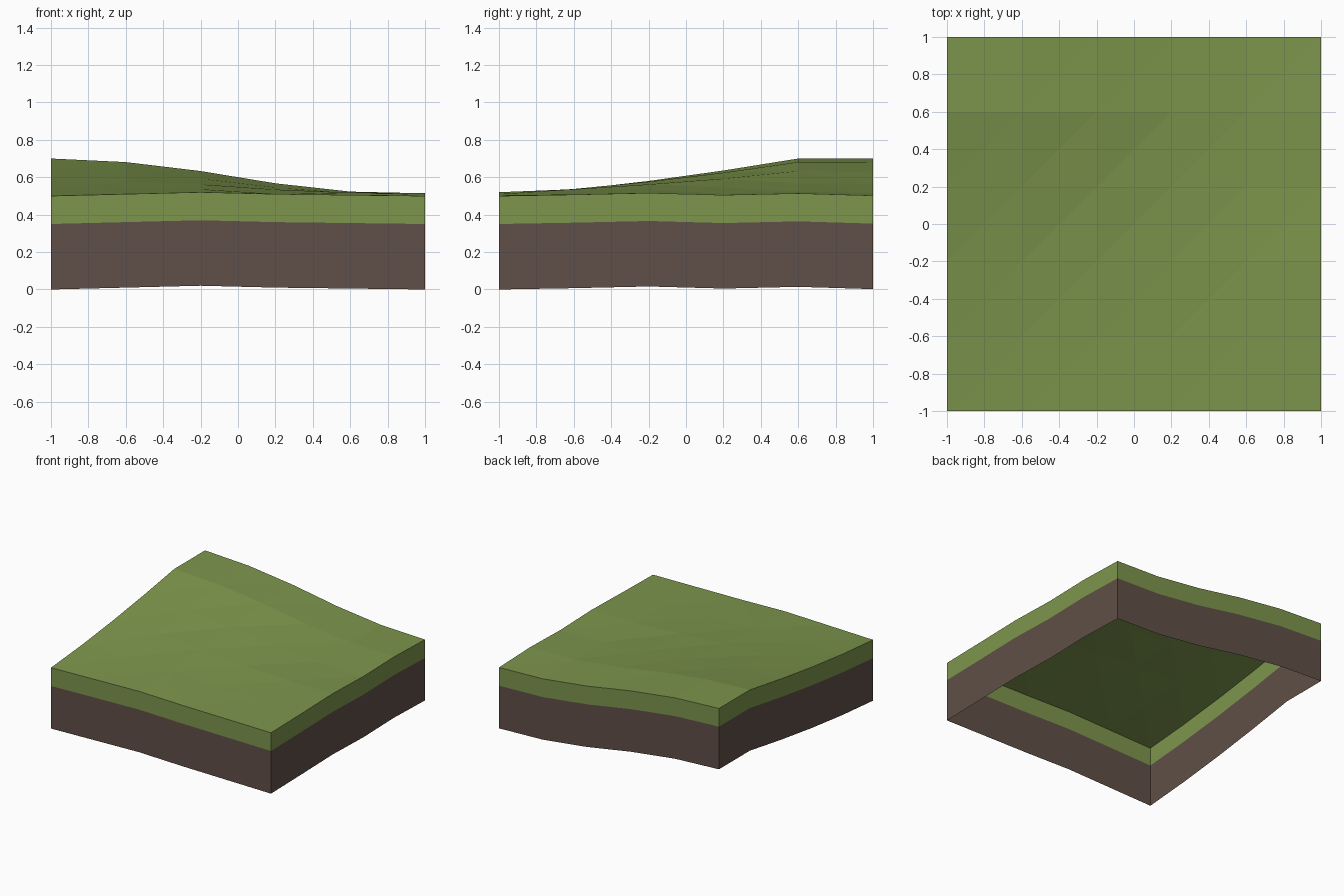
import bpy
import bmesh

cube = bpy.data.objects.get("Cube")
if cube:
    bpy.data.objects.remove(cube)

N = 5  # cells per side
# Hill falloff across x and rise along y, plus small edge undulations
FALL = [1.0, 0.9, 0.65, 0.31, 0.07, 0.0]
RISE = [0.0, 0.17, 0.4, 0.68, 1.0, 1.0]
FRONT = [0.0, 0.01, 0.02, 0.01, 0.005, 0.0]
RIGHT = [0.0, 0.007, 0.016, 0.005, 0.014, 0.002]


def height(i, j):
    u, v = i / N, j / N
    return (0.5 + 0.2 * FALL[i] * RISE[j]
            + FRONT[i] * (1 - v) ** 2 + RIGHT[j] * u ** 2)


def point(i, j, drop=0.0):
    return (2 * i / N - 1, 2 * j / N - 1, height(i, j) - drop)


def material(name, colour):
    mat = bpy.data.materials.new(name)
    mat.use_nodes = True
    mat.diffuse_color = (*colour, 1)
    mat.node_tree.nodes["Principled BSDF"].inputs["Base Color"].default_value = (*colour, 1)
    return mat


def make_object(name, bm, mat):
    mesh = bpy.data.meshes.new(name)
    bm.to_mesh(mesh)
    bm.free()
    mesh.materials.append(mat)
    obj = bpy.data.objects.new(name, mesh)
    bpy.context.collection.objects.link(obj)
    return obj


grass = material("grass green", (0.205, 0.302, 0.073))
soil = material("soil brown", (0.116, 0.078, 0.063))

# Rolling grass surface, triangulated along the diagonals
bm = bmesh.new()
grid = [[bm.verts.new(point(i, j)) for j in range(N + 1)] for i in range(N + 1)]
for i in range(N):
    for j in range(N):
        a, b, c, d = grid[i][j], grid[i + 1][j], grid[i + 1][j + 1], grid[i][j + 1]
        if (i, j) == (2, 0):
            tris = [(a, b, d), (b, c, d)]
        else:
            tris = [(a, b, c), (a, c, d)]
        for tri in tris:
            bm.faces.new(tri)
make_object("grass_surface", bm, grass)

# Border walked counter-clockwise from the front left corner of the grid
border = ([(k, 0) for k in range(N)] + [(N, k) for k in range(N)]
          + [(N - k, N) for k in range(N)] + [(0, N - k) for k in range(N)])


def wall(name, top, bottom, mat):
    """Single-skin band around the open-bottomed tile."""
    bm = bmesh.new()
    upper = [bm.verts.new(point(i, j, top)) for i, j in border]
    lower = [bm.verts.new(point(i, j, bottom)) for i, j in border]
    for k in range(len(border)):
        n = (k + 1) % len(border)
        bm.faces.new((lower[k], lower[n], upper[n], upper[k]))
    make_object(name, bm, mat)


wall("grass_edge", 0.0, 0.15, grass)
wall("soil_wall", 0.15, 0.5, soil)
